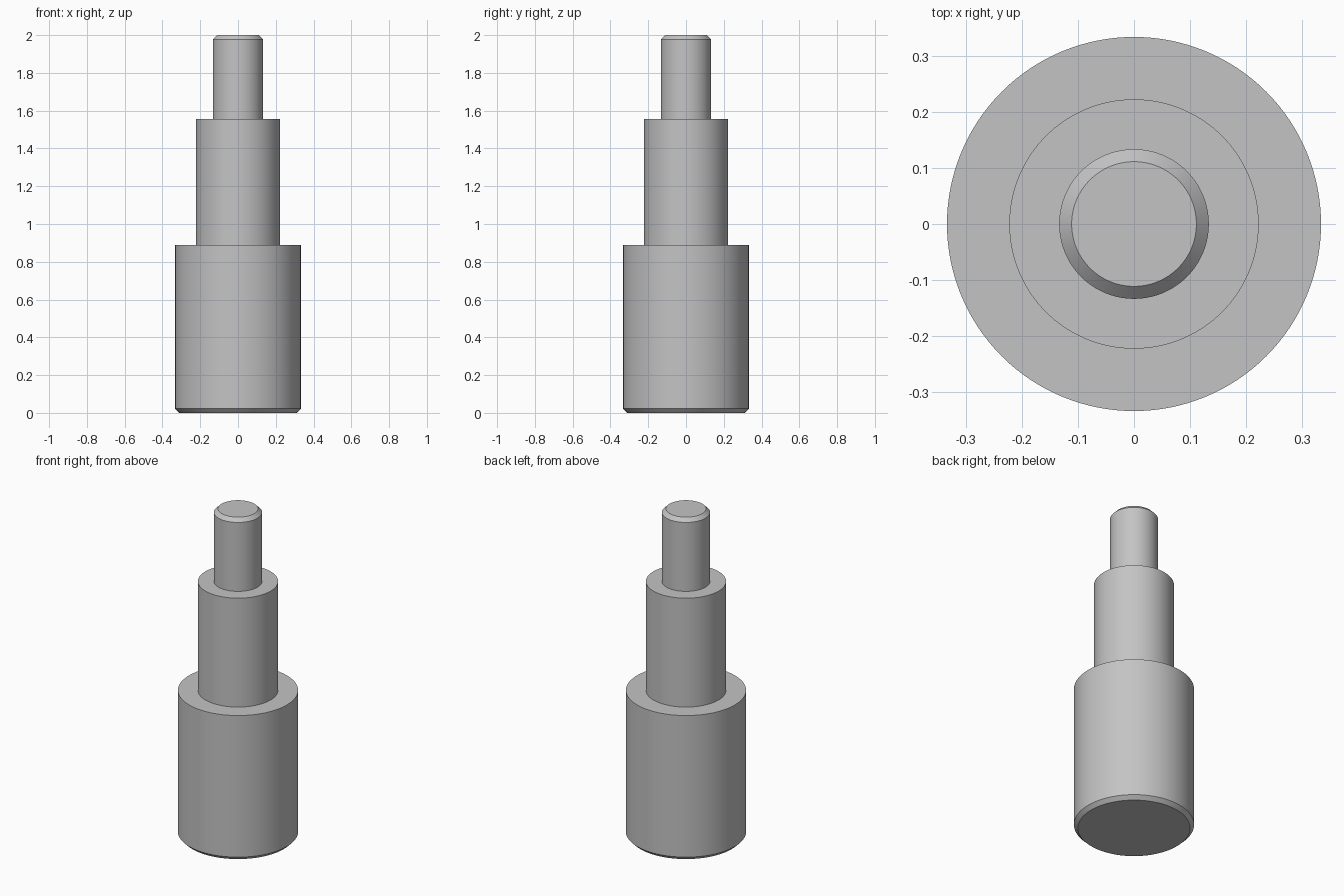
import bpy, bmesh, math

cube = bpy.data.objects.get("Cube")
if cube:
    bpy.data.objects.remove(cube, do_unlink=True)

UNIT = 2 / 90       # 90 modelling units tall
SEGMENTS = 128

grey = bpy.data.materials.new("plain grey")
grey.use_nodes = True
colour = (0.55, 0.55, 0.55, 1)
grey.diffuse_color = colour
grey.node_tree.nodes["Principled BSDF"].inputs["Base Color"].default_value = colour


def lathe(name, profile):
    """Revolve a (radius, height) profile around the z axis and cap both ends."""
    bm = bmesh.new()
    rings = []
    for radius, height in profile:
        ring = []
        for i in range(SEGMENTS):
            a = math.tau * i / SEGMENTS
            ring.append(bm.verts.new((radius * UNIT * math.cos(a),
                                      radius * UNIT * math.sin(a), height * UNIT)))
        rings.append(ring)
    for low, high in zip(rings, rings[1:]):
        for i in range(SEGMENTS):
            j = (i + 1) % SEGMENTS
            bm.faces.new((low[i], low[j], high[j], high[i]))
    bm.faces.new(rings[0][::-1])
    bm.faces.new(rings[-1])
    mesh = bpy.data.meshes.new(name)
    bm.to_mesh(mesh)
    bm.free()
    mesh.materials.append(grey)
    obj = bpy.data.objects.new(name, mesh)
    bpy.context.collection.objects.link(obj)
    bpy.ops.object.select_all(action='DESELECT')
    obj.select_set(True)
    bpy.context.view_layer.objects.active = obj
    bpy.ops.object.shade_smooth_by_angle(angle=math.radians(30))
    return obj


# Stepped shaft: chamfered base, middle step, chamfered tip
lathe("stepped_shaft", [
    (14, 0), (15, 1), (15, 40),
    (10, 40), (10, 70),
    (6, 70), (6, 89), (5, 90),
])
